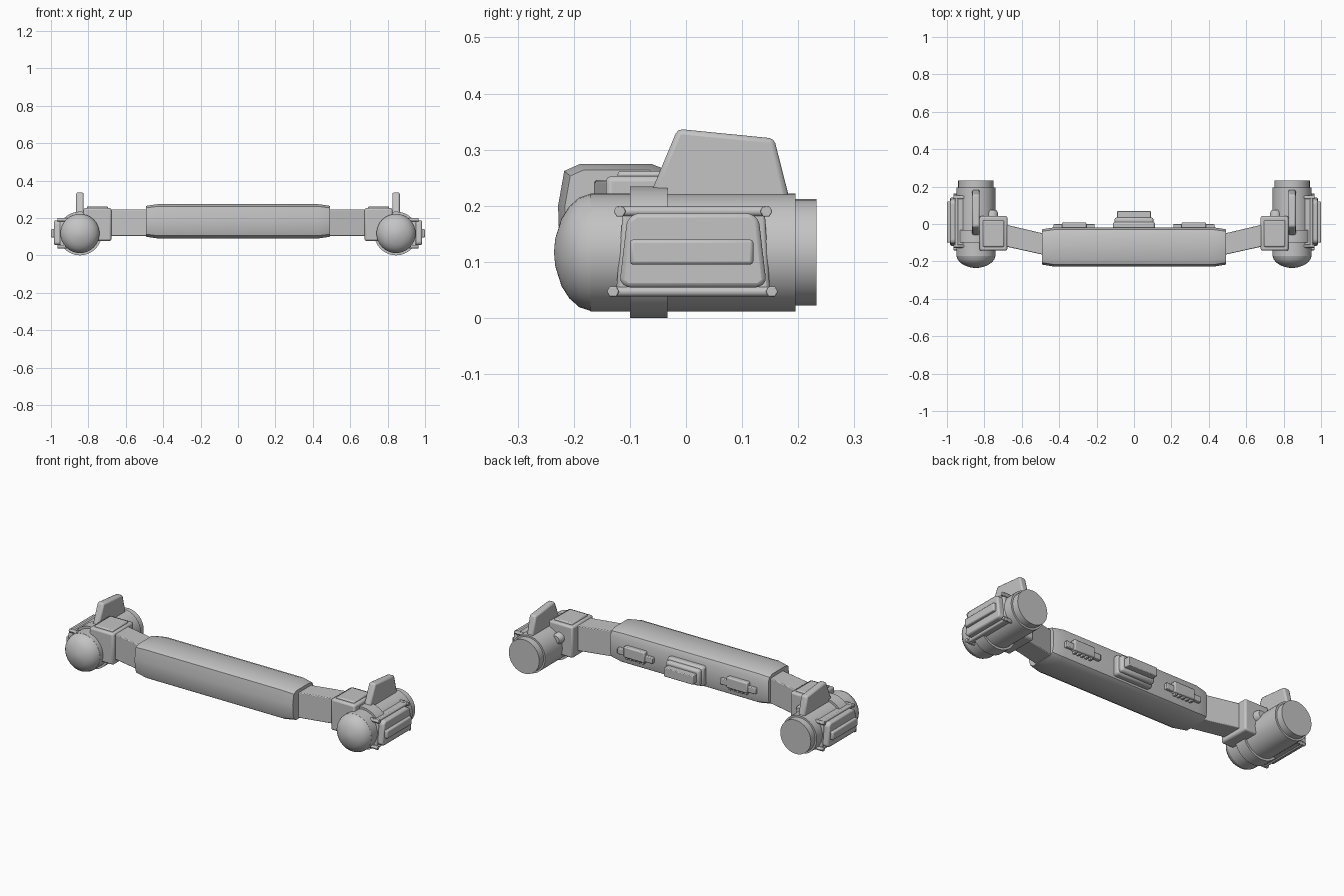
import bpy, bmesh, math
from mathutils import Matrix

cube = bpy.data.objects.get("Cube")
if cube:
    bpy.data.objects.remove(cube, do_unlink=True)

grey = bpy.data.materials.new("plain grey")
grey.use_nodes = True
grey.diffuse_color = (0.55, 0.55, 0.55, 1)
grey.node_tree.nodes["Principled BSDF"].inputs["Base Color"].default_value = (0.55, 0.55, 0.55, 1)

POD_X, POD_Z = 0.845, 0.117


def finish(name, bm, bevel=0, segments=2, mirror=False, smooth=35):
    """Turn a bmesh into a finished object, with optional bevel and x mirror."""
    bmesh.ops.recalc_face_normals(bm, faces=bm.faces)
    mesh = bpy.data.meshes.new(name)
    bm.to_mesh(mesh)
    bm.free()
    mesh.materials.append(grey)
    ob = bpy.data.objects.new(name, mesh)
    bpy.context.collection.objects.link(ob)
    bpy.ops.object.select_all(action='DESELECT')
    ob.select_set(True)
    bpy.context.view_layer.objects.active = ob
    bpy.ops.object.shade_smooth_by_angle(angle=math.radians(smooth))
    if bevel:
        mod = ob.modifiers.new("Bevel", 'BEVEL')
        mod.width, mod.segments = bevel, segments
    if mirror:
        ob.modifiers.new("Mirror", 'MIRROR').use_mirror_merge = False
    return ob


def loft(name, rings, **kw):
    """Skin a row of equal point rings and cap both ends."""
    bm = bmesh.new()
    rows = [[bm.verts.new(p) for p in ring] for ring in rings]
    n = len(rows[0])
    for a, b in zip(rows, rows[1:]):
        for i in range(n):
            j = (i + 1) % n
            bm.faces.new((a[i], a[j], b[j], b[i]))
    bm.faces.new(rows[0])
    bm.faces.new(rows[-1])
    return finish(name, bm, **kw)


def prism(name, outline, x0, x1, **kw):
    """Extrude a (y, z) outline along x."""
    return loft(name, [[(x, y, z) for y, z in outline] for x in (x0, x1)], **kw)


def box(name, x, y, z, **kw):
    outline = [(y[0], z[0]), (y[1], z[0]), (y[1], z[1]), (y[0], z[1])]
    return prism(name, outline, x[0], x[1], **kw)


def turned(name, profile, x=POD_X, z=POD_Z, sides=32, **kw):
    """Revolve (y, radius) points about an axis along y."""
    rings = [[(x + r * math.cos(math.tau * i / sides), y, z + r * math.sin(math.tau * i / sides))
              for i in range(sides)] for y, r in profile]
    return loft(name, rings, mirror=True, **kw)


# Central body: rounded section, drawn in slightly at both ends
section = [(-0.215, 0.105), (-0.19, 0.09), (-0.05, 0.09), (-0.025, 0.105),
           (-0.018, 0.135), (-0.018, 0.235), (-0.03, 0.262), (-0.06, 0.274),
           (-0.19, 0.274), (-0.217, 0.262), (-0.228, 0.20), (-0.226, 0.14)]


def body_ring(x, scale):
    return [(x, -0.12 + (y + 0.12) * scale, 0.182 + (z - 0.182) * scale) for y, z in section]


loft("central_body", [body_ring(-0.492, 0.89), body_ring(-0.485, 0.91), body_ring(-0.425, 1),
                      body_ring(0.425, 1), body_ring(0.485, 0.91), body_ring(0.492, 0.89)])

# Centre rear housing in three steps
box("rear_housing", (-0.113, 0.113), (-0.04, 0.012), (0.115, 0.225), bevel=0.012)
box("rear_housing_rim", (-0.105, 0.105), (0, 0.035), (0.125, 0.215), bevel=0.012)
box("rear_housing_block", (-0.09, 0.09), (0.02, 0.07), (0.145, 0.195), bevel=0.004)

# Rear clips with a row of teeth
box("rear_clip_bar", (0.21, 0.43), (-0.03, 0.0), (0.155, 0.188), bevel=0.004, mirror=True)
box("rear_clip_block", (0.255, 0.385), (-0.03, 0.008), (0.15, 0.21), bevel=0.006, mirror=True)
for i in range(5):
    x = 0.265 + i * 0.025
    box("rear_clip_tooth", (x, x + 0.012), (-0.03, 0.0), (0.138, 0.158), mirror=True)

# Swept arms
loft("arm", [[(x, y0, 0.103), (x, y1, 0.103), (x, y1, 0.245), (x, y0, 0.245)]
             for x, y0, y1 in ((0.47, -0.168, -0.054), (0.70, -0.117, 0.0))],
     bevel=0.004, mirror=True)

# Joint blocks with a raised lid
box("joint_block", (0.677, 0.826), (-0.143, 0.042), (0.077, 0.253), bevel=0.01, mirror=True)
box("joint_lid", (0.695, 0.808), (-0.122, 0.02), (0.24, 0.262), bevel=0.006, mirror=True)

# Pods: dome, barrel, collar and rear cap
dome = [(-0.235, 0.004), (-0.233, 0.025), (-0.222, 0.06), (-0.208, 0.082),
        (-0.19, 0.098), (-0.168, 0.105)]
turned("pod_dome", dome)
turned("pod_barrel", [(-0.17, 0.105), (0.195, 0.105)])
turned("pod_collar", [(-0.10, 0.117), (-0.033, 0.117)])
turned("pod_rear_cap", [(0.19, 0.095), (0.233, 0.095)])
turned("pod_inner_stub", [(0.0, 0.03), (0.06, 0.03), (0.075, 0.02)], x=0.757, z=0.175, sides=16)

# Top fins
prism("top_fin", [(-0.068, 0.21), (-0.015, 0.337), (0.157, 0.32), (0.185, 0.21)],
      POD_X - 0.02, POD_X + 0.02, bevel=0.009, mirror=True)

# Outer side panels with rods
prism("side_base", [(-0.125, 0.042), (0.15, 0.042), (0.14, 0.195), (-0.112, 0.195)],
      0.89, 0.952, bevel=0.006, mirror=True)
prism("side_panel", [(-0.118, 0.065), (-0.105, 0.054), (0.13, 0.054), (0.143, 0.065),
                     (0.13, 0.175), (0.115, 0.187), (-0.09, 0.187), (-0.105, 0.175)],
      0.93, 0.983, bevel=0.008, mirror=True)
box("side_bar", (0.97, 1.0), (-0.10, 0.12), (0.095, 0.14), bevel=0.006, mirror=True)
for z, y0, y1 in ((0.19, -0.118, 0.143), (0.047, -0.13, 0.153)):
    turned("side_rod", [(y0, 0.009), (y1, 0.009)], x=0.948, z=z, sides=12)
    for y in (y0, y1):
        bm = bmesh.new()
        bmesh.ops.create_cone(bm, cap_ends=True, segments=6, radius1=0.011, radius2=0.011,
                              depth=0.06, matrix=Matrix.Translation((0.935, y, z))
                              @ Matrix.Rotation(math.pi / 2, 4, 'Y'))
        finish("side_bolt", bm, bevel=0.002, mirror=True)
